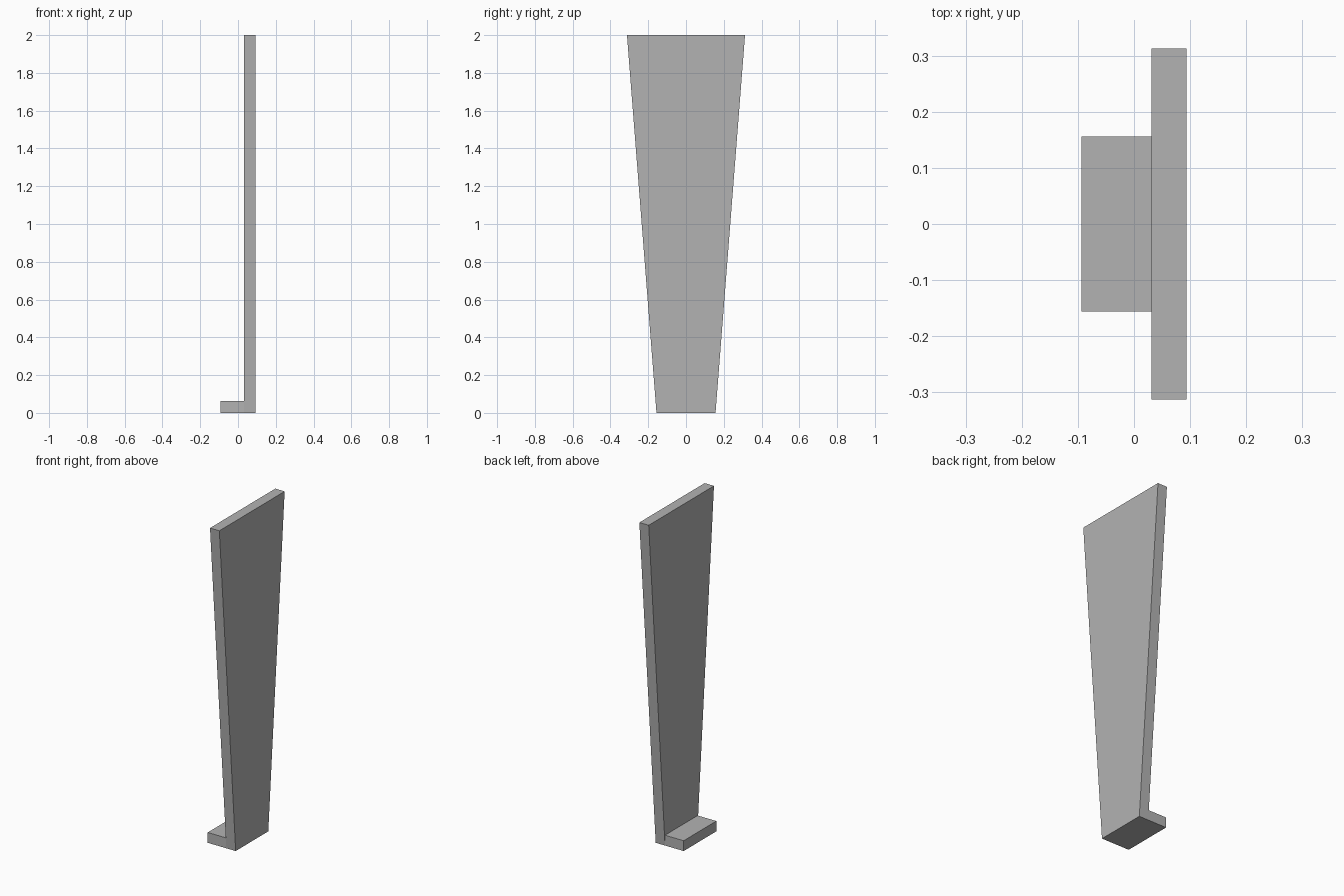
import bpy
import bmesh

cube = bpy.data.objects.get("Cube")
if cube:
    bpy.data.objects.remove(cube, do_unlink=True)

GREY = (0.45, 0.45, 0.45, 1)
grey = bpy.data.materials.new("plain_grey")
grey.use_nodes = True
grey.diffuse_color = GREY
grey.node_tree.nodes["Principled BSDF"].inputs["Base Color"].default_value = GREY

HEIGHT = 2.0
THICK = 0.0625
HALF_BOTTOM = 0.15625
HALF_TOP = 0.3125
RIGHT, INNER, LEFT = -0.09375, 0.03125, 0.09375


def half_width(z):
    return HALF_BOTTOM + (HALF_TOP - HALF_BOTTOM) * z / HEIGHT


# L-shaped bracket: tapered upright plate joined to a short foot
bm = bmesh.new()


def row(points):
    """One vertex per (x, z, half width) on the front and on the back."""
    return [[bm.verts.new((x, side * w, z)) for x, z, w in points]
            for side in (-1, 1)]


outline = [
    (RIGHT, 0, HALF_BOTTOM),
    (LEFT, 0, HALF_BOTTOM),
    (LEFT, HEIGHT, HALF_TOP),
    (INNER, HEIGHT, HALF_TOP),
    (INNER, THICK, half_width(THICK)),
    (INNER, THICK, HALF_BOTTOM),
    (RIGHT, THICK, HALF_BOTTOM),
]
front, back = row(outline)
inner_front, inner_back = row([(INNER, 0, HALF_BOTTOM)])

# Plate and foot ends, with the small step where the plate flares past the foot
for end, inner in ((front, inner_front[0]), (back, inner_back[0])):
    bm.faces.new((inner, end[1], end[2], end[3], end[4]))
    bm.faces.new((end[0], inner, end[5], end[6]))
    bm.faces.new((inner, end[4], end[5]))

# Long faces between the two ends
bm.faces.new((front[0], inner_front[0], inner_back[0], back[0]))
bm.faces.new((inner_front[0], front[1], back[1], inner_back[0]))
for a, b in ((1, 2), (2, 3), (5, 6), (6, 0)):
    bm.faces.new((front[a], front[b], back[b], back[a]))
bm.faces.new((front[3], front[4], front[5], back[5], back[4], back[3]))

bmesh.ops.recalc_face_normals(bm, faces=bm.faces)
mesh = bpy.data.meshes.new("tapered_bracket")
bm.to_mesh(mesh)
bm.free()
mesh.materials.append(grey)
bracket = bpy.data.objects.new("tapered_bracket", mesh)
bpy.context.collection.objects.link(bracket)
